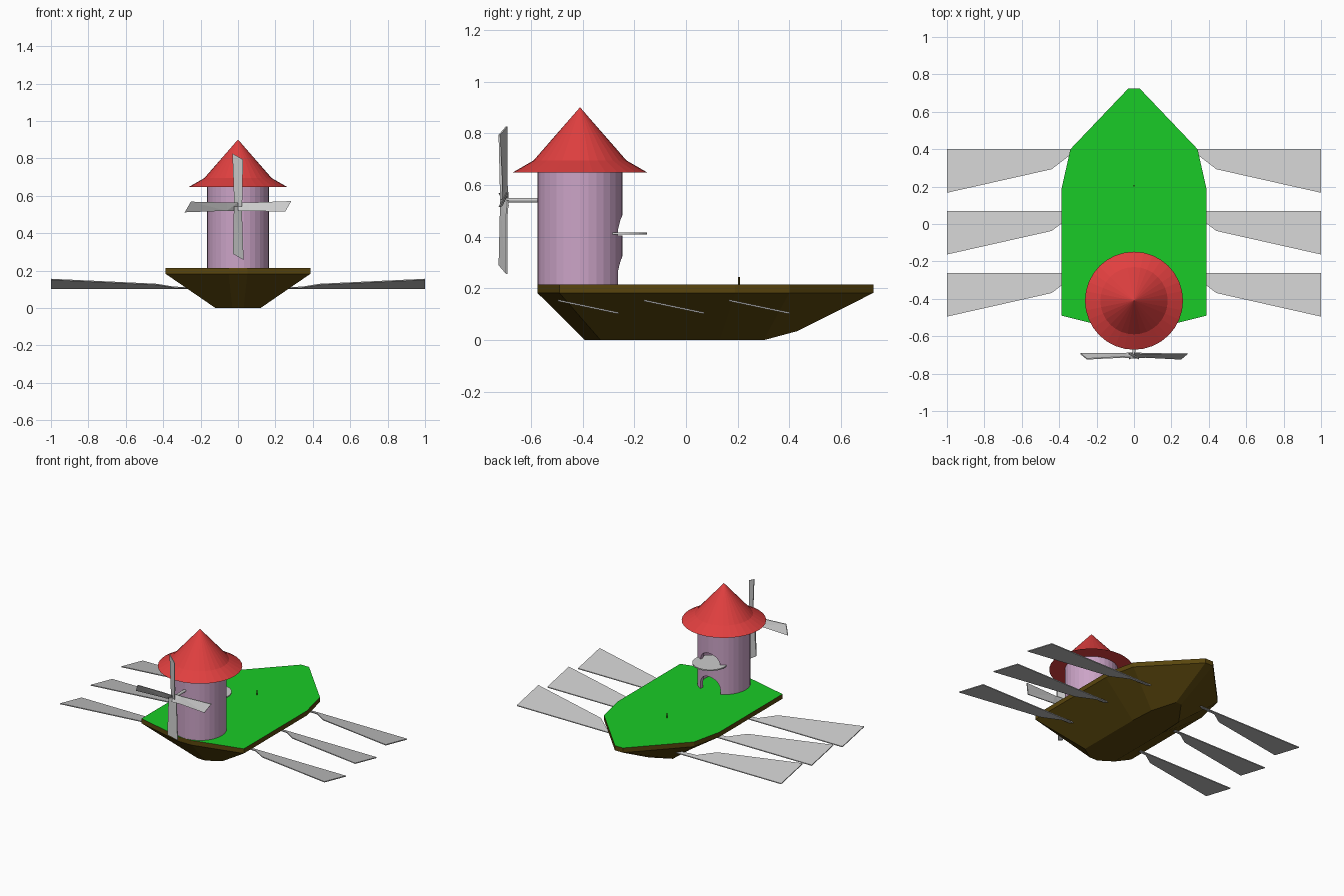
import bpy, bmesh
from math import pi, cos, sin
from mathutils import Matrix, Vector

if "Cube" in bpy.data.objects:
    bpy.data.objects.remove(bpy.data.objects["Cube"])


def material(name, rgb):
    m = bpy.data.materials.new(name)
    m.diffuse_color = (*rgb, 1)
    m.use_nodes = True
    m.node_tree.nodes["Principled BSDF"].inputs["Base Color"].default_value = m.diffuse_color
    return m


RED = material("roof_red", (0.75, 0.05, 0.05))
PINK = material("wall_pink", (0.60, 0.37, 0.57))
BROWN = material("hull_brown", (0.10, 0.06, 0.004))
GREEN = material("deck_green", (0.01, 0.60, 0.02))


def finish(name, bm, *mats):
    bmesh.ops.recalc_face_normals(bm, faces=bm.faces[:])
    me = bpy.data.meshes.new(name)
    bm.to_mesh(me)
    bm.free()
    for m in mats:
        me.materials.append(m)
    ob = bpy.data.objects.new(name, me)
    bpy.context.collection.objects.link(ob)
    return ob


def skin(bm, rings, closed=False):
    """Join rings of points with quads, capped or looped back on themselves."""
    vr = [[bm.verts.new(p) for p in r] for r in rings]
    n = len(vr[0])
    pairs = list(zip(vr, vr[1:])) + ([(vr[-1], vr[0])] if closed else [])
    for a, b in pairs:
        for i in range(n):
            j = (i + 1) % n
            bm.faces.new((a[i], a[j], b[j], b[i]))
    if not closed:
        bm.faces.new(vr[0])
        return bm.faces.new(vr[-1])


def lathe(name, profile, centre, mat=None, sides=32, closed=False):
    bm = bmesh.new()
    cx, cy = centre
    skin(bm, [[(cx + r * cos(2 * pi * i / sides), cy + r * sin(2 * pi * i / sides), z)
               for i in range(sides)] for r, z in profile], closed)
    return finish(name, bm, *([mat] if mat else []))


def mirrored(half):
    return half + [(-x, y, z) for x, y, z in reversed(half)]


# Hull: keel ring, lower rim, upper rim with green deck
keel = [(0.02, 0.43, 0.035), (0.11, 0.30, 0), (0.12, 0.13, 0), (0.12, -0.33, 0), (0.03, -0.39, 0)]
rim = [(0.03, 0.725), (0.34, 0.40), (0.387, 0.19), (0.387, -0.49), (0.05, -0.575)]
bm = bmesh.new()
deck = skin(bm, [mirrored(keel)] + [mirrored([(x, y, z) for x, y in rim]) for z in (0.183, 0.215)])
deck.material_index = 1
finish("hull", bm, BROWN, GREEN)

# Hollow tower with arched openings
TC = (0, -0.41)
tower = lathe("tower", [(0.165, 0.21), (0.165, 0.66), (0.14, 0.66), (0.14, 0.21)], TC, PINK, closed=True)
for name, base, spring in (("door_cutter", 0.19, 0.25), ("window_cutter", 0.405, 0.41)):
    arch = [(0.075, base)] + [(0.075 * cos(pi * i / 12), spring + 0.075 * sin(pi * i / 12))
                              for i in range(13)] + [(-0.075, base)]
    bm = bmesh.new()
    skin(bm, [[(x, y, z) for x, z in arch] for y in (-0.41, -0.15)])
    cutter = finish(name, bm)
    cutter.hide_render = True
    cutter.hide_set(True)
    mod = tower.modifiers.new(name, 'BOOLEAN')
    mod.operation = 'DIFFERENCE'
    mod.object = cutter

# Flared roof
lathe("roof", [(0.262, 0.648), (0.18, 0.695), (0.001, 0.90)], TC, RED)

# Balcony disc and deck peg
lathe("balcony", [(0.11, 0.408), (0.11, 0.416)], (0, -0.26))
lathe("deck_peg", [(0.004, 0.21), (0.004, 0.245)], (0, 0.205), BROWN, sides=8)

# Windmill axle
bm = bmesh.new()
skin(bm, [[(0.009 * cos(pi * i / 6), y, 0.542 + 0.009 * sin(pi * i / 6)) for i in range(12)]
          for y in (-0.705, -0.56)])
finish("axle", bm)

# Four twisted sails
HUB = Vector((0, -0.70, 0.542))
sail = [(-0.022, 0.012, 0), (-0.022, 0.007, 0.06), (-0.03, 0.006, 0.285),
        (0.027, -0.022, 0.252), (0.022, -0.012, 0.06), (0.022, -0.016, 0)]
for k in range(4):
    rot = Matrix.Rotation(k * pi / 2, 4, 'Y')
    bm = bmesh.new()
    skin(bm, [[HUB + rot @ Vector((x, y + d, z)) for x, y, z in sail] for d in (-0.003, 0.003)])
    bmesh.ops.triangulate(bm, faces=bm.faces[:])
    finish(f"sail_{k + 1}", bm)

# Three tilted oars per side: (x, distance in front of the straight edge)
oar = [(0.20, 0), (1, 0), (1, 0.233), (0.44, 0.107), (0.34, 0.03), (0.20, 0.02)]
for k, y0 in enumerate((0.40, 0.07, -0.262)):
    for label, s in (("right", 1), ("left", -1)):
        bm = bmesh.new()
        skin(bm, [[(s * x, y0 - d, 0.102 + 0.21 * d + t) for x, d in oar] for t in (0, 0.006)])
        finish(f"oar_{label}_{k + 1}", bm)
